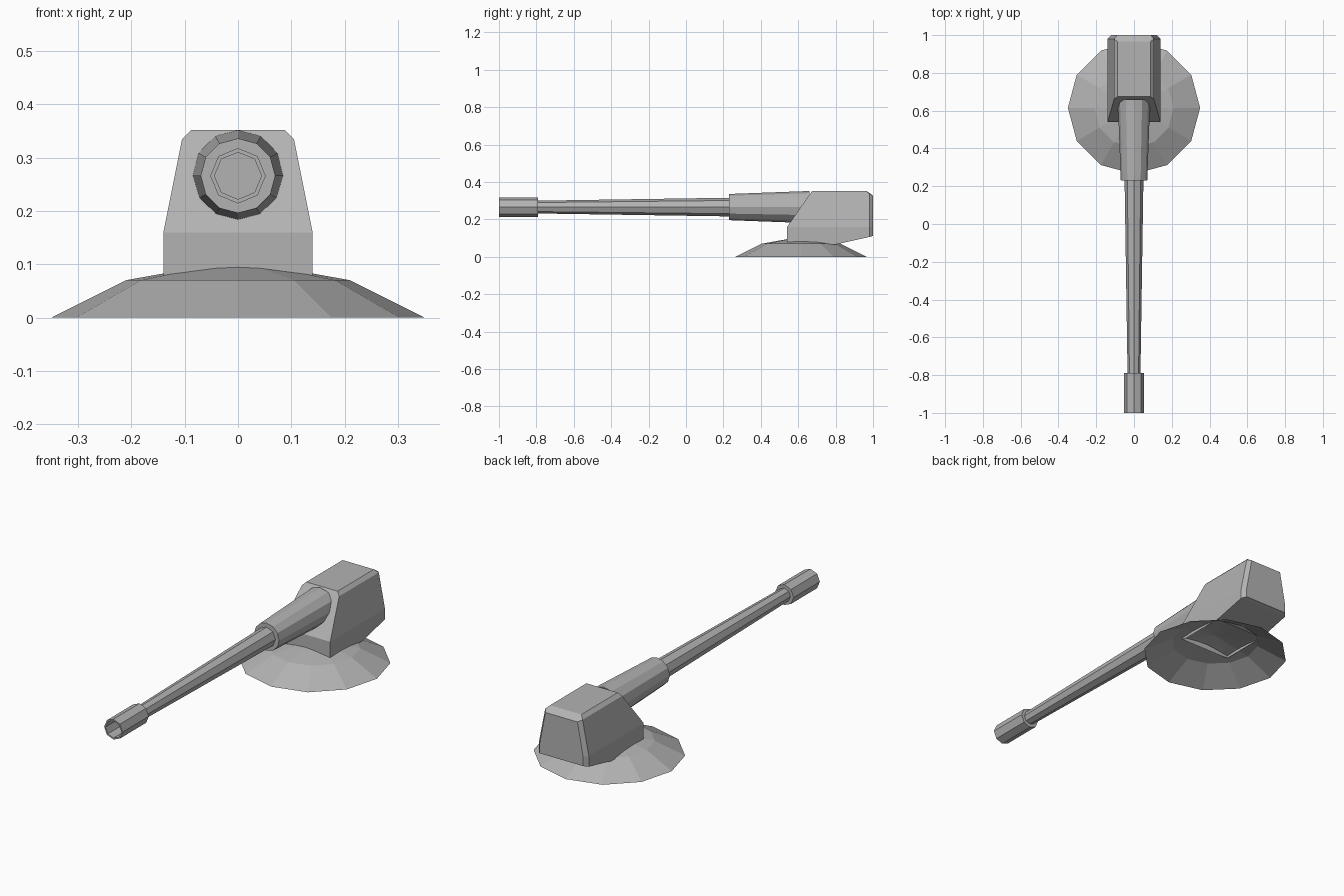
import bpy, bmesh, math

if "Cube" in bpy.data.objects:
    bpy.data.objects.remove(bpy.data.objects["Cube"])

PIVOT_Y = 0.615   # centre of the base
BORE_Z = 0.266    # height of the barrel axis

steel = bpy.data.materials.new("steel")
steel.diffuse_color = (0.45, 0.45, 0.45, 1)
steel.use_nodes = True
steel.node_tree.nodes["Principled BSDF"].inputs["Base Color"].default_value = steel.diffuse_color


def make_object(name, bm):
    bmesh.ops.remove_doubles(bm, verts=bm.verts, dist=1e-5)
    bmesh.ops.recalc_face_normals(bm, faces=bm.faces)
    mesh = bpy.data.meshes.new(name)
    bm.to_mesh(mesh)
    bm.free()
    mesh.materials.append(steel)
    obj = bpy.data.objects.new(name, mesh)
    bpy.context.collection.objects.link(obj)
    return obj


def lathe(name, profile, sides, place):
    """Faceted surface through (radius, position) points; radius 0 closes the end."""
    bm = bmesh.new()
    rings = []
    for r, t in profile:
        if r == 0:
            rings.append([bm.verts.new(place(0, 0, t))] * sides)
        else:
            angles = [2 * math.pi * i / sides for i in range(sides)]
            rings.append([bm.verts.new(place(r * math.cos(a), r * math.sin(a), t)) for a in angles])
    for a, b in zip(rings, rings[1:]):
        for i in range(sides):
            j = (i + 1) % sides
            corners = list(dict.fromkeys([a[i], a[j], b[j], b[i]]))
            bm.faces.new(corners)
    return make_object(name, bm)


def upright(u, v, t):
    return (u, PIVOT_Y + v, t)


def along_barrel(u, v, t):
    return (u, t, BORE_Z + v)


# Base: open-bottomed skirt with a shallow conical top
lathe("base", [(0.35, 0), (0.21, 0.07), (0, 0.108)], 12, upright)

# Housing: convex wedge block, given by its right half and mirrored
half = [
    (0.14, 0.54, 0.066), (0.14, 0.54, 0.16),             # front
    (0.105, 0.662, 0.335), (0.088, 0.674, 0.352),        # sloped front top
    (0.088, 0.965, 0.352), (0.105, 0.98, 0.335),         # rear top
    (0.14, 0.98, 0.16), (0.14, 0.98, 0.106),             # rear side edge
    (0.09, 1.0, 0.328), (0.122, 1.0, 0.16), (0.122, 1.0, 0.112),  # rear face
    (0.14, 0.80, 0.066),                                 # underside
]
bm = bmesh.new()
for x, y, z in half:
    bm.verts.new((x, y, z))
    bm.verts.new((-x, y, z))
bmesh.ops.convex_hull(bm, input=bm.verts)
bmesh.ops.dissolve_limit(bm, angle_limit=math.radians(1), verts=bm.verts, edges=bm.edges)
# open underside inside the base
under = [f for f in bm.faces if all(v.co.z < 0.07 for v in f.verts)]
bmesh.ops.delete(bm, geom=under, context='FACES')
make_object("housing", bm)

# Sleeve around the barrel root
lathe("barrel_sleeve", [(0, 0.23), (0.07, 0.23), (0.086, 0.66), (0, 0.66)], 12, along_barrel)

# Tapered barrel
lathe("barrel", [(0, -0.80), (0.034, -0.80), (0.05, 0.24), (0, 0.24)], 8, along_barrel)

# Hollow muzzle
lathe("muzzle", [(0, -0.85), (0.044, -0.85), (0.044, -1.0), (0.052, -1.0),
                 (0.052, -0.79), (0, -0.79)], 8, along_barrel)
